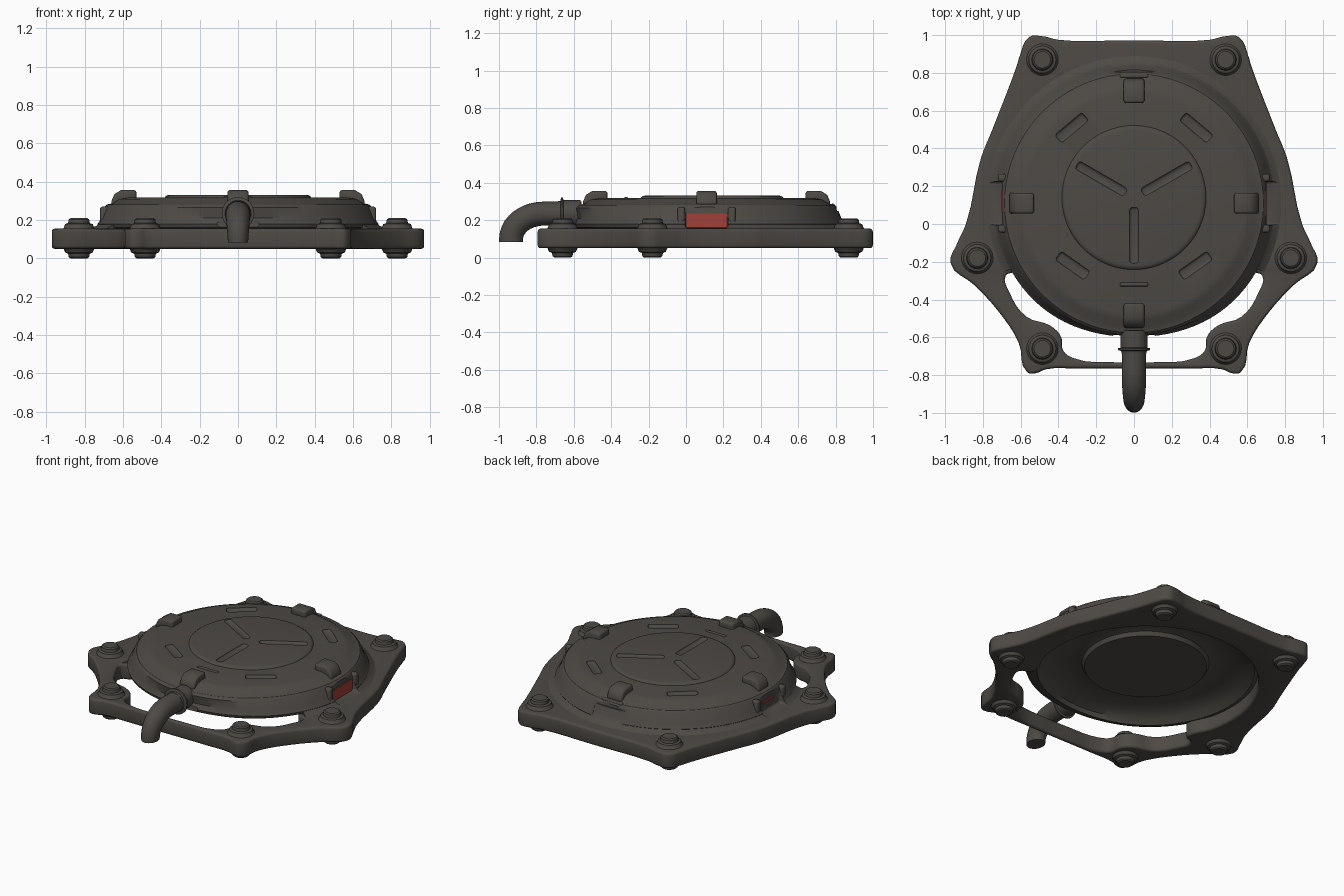
import bpy, bmesh, math
from mathutils import Matrix, Vector

cube = bpy.data.objects.get("Cube")
if cube:
    bpy.data.objects.remove(cube)


def material(name, color):
    m = bpy.data.materials.new(name)
    m.use_nodes = True
    m.diffuse_color = color
    m.node_tree.nodes["Principled BSDF"].inputs["Base Color"].default_value = color
    return m


METAL = material("dark warm metal", (0.075, 0.068, 0.06, 1))
RED = material("red glass", (0.36, 0.05, 0.04, 1))
CENTER = Vector((0, 0.11, 0))


def activate(ob):
    bpy.ops.object.select_all(action='DESELECT')
    ob.select_set(True)
    bpy.context.view_layer.objects.active = ob


def make(name, bm, mat=METAL, bevel=0, cutters=(), angle=35):
    bmesh.ops.remove_doubles(bm, verts=bm.verts, dist=1e-5)
    bmesh.ops.recalc_face_normals(bm, faces=bm.faces)
    mesh = bpy.data.meshes.new(name)
    bm.to_mesh(mesh)
    bm.free()
    mesh.materials.append(mat)
    ob = bpy.data.objects.new(name, mesh)
    bpy.context.collection.objects.link(ob)
    activate(ob)
    for c in cutters:
        mod = ob.modifiers.new("cut", 'BOOLEAN')
        mod.operation, mod.solver, mod.object = 'DIFFERENCE', 'EXACT', c
        bpy.ops.object.modifier_apply(modifier=mod.name)
    if bevel:
        mod = ob.modifiers.new("round", 'BEVEL')
        mod.width, mod.segments, mod.limit_method = bevel, 3, 'ANGLE'
        mod.angle_limit = math.radians(50)
        bpy.ops.object.modifier_apply(modifier=mod.name)
    activate(ob)
    bpy.ops.object.shade_smooth_by_angle(angle=math.radians(angle))
    return ob


def lathe(profile, matrix, steps=64, angle=360):
    bm = bmesh.new()
    verts = [bm.verts.new((r, 0, z)) for r, z in profile]
    edges = [bm.edges.new(p) for p in zip(verts, verts[1:])]
    bmesh.ops.spin(bm, geom=verts + edges, cent=(0, 0, 0), axis=(0, 0, 1),
                   angle=math.radians(angle), steps=steps)
    bmesh.ops.transform(bm, matrix=matrix, verts=bm.verts)
    return bm


def box(loc, size, turn=0):
    bm = bmesh.new()
    m = (Matrix.Translation(loc) @ Matrix.Rotation(math.radians(turn), 4, 'Z')
         @ Matrix.Diagonal((*size, 1)))
    bmesh.ops.create_cube(bm, size=1, matrix=m)
    return bm


def cutter(loc, size, turn=0, bevel=0):
    ob = make("cutter", box(loc, size, turn), bevel=bevel)
    ob.hide_render = True
    return ob


# Base plate: outer outline and one opening that joins the dome seat and front gap
right_side = [(0.05, -0.765), (0.3, -0.765), (0.47, -0.77), (0.52, -0.79), (0.565, -0.785),
              (0.61, -0.63), (0.72, -0.46), (0.85, -0.32), (0.97, -0.21), (0.935, -0.1),
              (0.89, 0), (0.81, 0.35), (0.75, 0.5), (0.62, 0.84), (0.605, 0.89), (0.555, 0.99),
              (0.49, 0.995), (0.4, 0.975), (0.05, 0.972)]
gap = [(0.63, -0.25), (0.68, -0.275), (0.66, -0.36), (0.57, -0.49), (0.44, -0.54),
       (0.385, -0.6), (0.375, -0.67), (0.32, -0.71), (0.1, -0.732)]


def mirrored(pts):
    return pts + [(-x, y) for x, y in reversed(pts)]


arc = [(0.69 * math.cos(math.radians(a)), 0.11 + 0.69 * math.sin(math.radians(a)))
       for a in range(-28, 90, 13)]
outlines = [mirrored(right_side), mirrored(gap[::-1] + arc)]
curve = bpy.data.curves.new("plate_outline", 'CURVE')
curve.dimensions, curve.fill_mode = '2D', 'BOTH'
curve.extrude, curve.bevel_depth, curve.offset, curve.bevel_resolution = 0.0365, 0.016, -0.016, 2
for pts in outlines:
    sp = curve.splines.new('BEZIER')
    sp.bezier_points.add(len(pts) - 1)
    sp.use_cyclic_u, sp.resolution_u = True, 4
    for bp, p in zip(sp.bezier_points, pts):
        bp.co = (*p, 0)
        bp.handle_left_type = bp.handle_right_type = 'AUTO'
temp = bpy.data.objects.new("plate_outline", curve)
bpy.context.collection.objects.link(temp)
bpy.context.view_layer.update()
bm = bmesh.new()
bm.from_mesh(temp.to_mesh())
temp.to_mesh_clear()
bpy.data.objects.remove(temp)
bmesh.ops.translate(bm, verts=bm.verts, vec=(0, 0, 0.1025))
make("base_plate", bm, angle=50)

# Dome with a shallow bowl underneath, edge notches and diagonal slots
notches = []
for k in range(4):
    d = Matrix.Rotation(k * math.pi / 2, 4, 'Z') @ Vector((0.795, 0, 0.258))
    notches.append(cutter(CENTER + d, (0.2, 0.23, 0.2), 90 * k, 0.015))
slots = [cutter((s * x, y, 0.33), (0.19, 0.058, 0.05), s * t, 0.016)
         for s in (1, -1) for x, y, t in ((0.33, 0.51, -40), (0.325, -0.22, 35))]
shell = [(0, 0.318), (0.58, 0.318), (0.62, 0.31), (0.655, 0.287), (0.685, 0.281),
         (0.70, 0.265), (0.722, 0.21), (0.742, 0.18), (0.735, 0.162), (0.70, 0.145),
         (0.667, 0.135), (0.63, 0.165), (0.58, 0.192), (0.5, 0.207), (0.43, 0.207),
         (0.39, 0.195), (0.375, 0.17), (0, 0.17)]
bm = lathe(shell, Matrix.Translation(CENTER), 96)
# The lower rim is pulled in at the front
for v in bm.verts:
    d = v.co - CENTER
    r = d.xy.length
    if r > 0.65 and d.z < 0.25 and d.y < 0:
        pull = 1 - 0.045 * (d.y / r) ** 6
        v.co.x, v.co.y = CENTER.x + d.x * pull, CENTER.y + d.y * pull
make("dome", bm, cutters=notches + slots)

# Sloped fillet where the dome rises from the plate, open at the front gap
fillet = [(0.68, 0.14), (0.69, 0.25), (0.705, 0.25), (0.725, 0.20), (0.745, 0.172),
          (0.785, 0.152), (0.77, 0.14), (0.68, 0.14)]
bm = lathe(fillet, Matrix.Translation(CENTER) @ Matrix.Rotation(math.radians(-28), 4, 'Z'),
           72, 236)
bmesh.ops.remove_doubles(bm, verts=bm.verts, dist=1e-5)
bmesh.ops.holes_fill(bm, edges=bm.edges, sides=0)
make("dome_fillet", bm, cutters=[notches[0], notches[2]])

# Raised centre disc with a three-way groove
spokes = []
for a in (30, 150, 270):
    d = Matrix.Rotation(math.radians(a), 4, 'Z') @ Vector((0.2, 0, 0))
    spokes.append(cutter(Vector((0, 0.14, 0.341)) + d, (0.3, 0.052, 0.04), a, 0.018))
disc = [(0, 0.332), (0.355, 0.332), (0.37, 0.329), (0.38, 0.322), (0.385, 0.31), (0, 0.31)]
make("centre_disc", lathe(disc, Matrix.Translation((0, 0.14, 0)), 72), cutters=spokes)

for c in notches + slots + spokes:
    bpy.data.objects.remove(c)

# Clips around the dome, a hooked profile pulled to width
hook = [(0.53, 0.3), (0.53, 0.357), (0.61, 0.357), (0.645, 0.335), (0.66, 0.3), (0.66, 0.27)]
for k, name in enumerate(("left", "back", "right", "front")):
    bm = bmesh.new()
    face = bm.faces.new([bm.verts.new((r, -0.055, z)) for r, z in hook])
    ext = bmesh.ops.extrude_face_region(bm, geom=[face])["geom"]
    bmesh.ops.translate(bm, vec=(0, 0.11, 0),
                        verts=[v for v in ext if isinstance(v, bmesh.types.BMVert)])
    bmesh.ops.transform(bm, verts=bm.verts, matrix=Matrix.Translation(CENTER)
                        @ Matrix.Rotation(k * math.pi / 2, 4, 'Z'))
    make(name + "_clip", bm, bevel=0.014)

# Small raised bars beside the front and back clips
for name, y, z in (("front", -0.32, 0.315), ("back", 0.785, 0.279)):
    make(name + "_bar", box((0, y, z), (0.15, 0.02, 0.018)), bevel=0.006)

# Red window in the left notch, only a narrow red strip in the right one
make("left_window", box((0.697, 0.11, 0.195), (0.009, 0.22, 0.08)), RED)
make("right_window_strip", box((-0.697, 0.12, 0.225), (0.009, 0.12, 0.015)), RED)

# Posts at both ends of each side notch
for s, side in ((1, "left"), (-1, "right")):
    for place, y in (("front", -0.025), ("back", 0.245)):
        make(f"{side}_{place}_post", box((s * 0.69, y, 0.205), (0.06, 0.04, 0.13)), bevel=0.012)

# Bolts through the plate, capped above and below
bolt = [(0, 0), (0.044, 0), (0.053, 0.007), (0.057, 0.025), (0.072, 0.031), (0.08, 0.05),
        (0.088, 0.056), (0.088, 0.152), (0.08, 0.158), (0.072, 0.179), (0.057, 0.184),
        (0.053, 0.203), (0.044, 0.21), (0, 0.21)]
for s, side in ((1, "left"), (-1, "right")):
    for place, x, y in (("back", 0.485, 0.87), ("middle", 0.83, -0.18), ("front", 0.485, -0.66)):
        make(f"{place}_{side}_bolt", lathe(bolt, Matrix.Translation((s * x, y, 0)), 24))

# Spout: a ring swept along a bend, narrowing sideways towards its mouth
path = [Vector((0, -0.56, 0.235)), Vector((0, -0.76, 0.235))]
for i in range(1, 11):
    a = math.radians(9 * i)
    path.append(Vector((0, -0.76 - 0.175 * math.sin(a), 0.1 + 0.135 * math.cos(a))))
path.append(Vector((0, -0.935, 0.083)))
bm = bmesh.new()
rings = []
for i, p in enumerate(path):
    t = (path[min(i + 1, len(path) - 1)] - path[max(i - 1, 0)]).normalized()
    up = t.cross(Vector((1, 0, 0)))
    wide = 1 - 0.18 * max(0, i - 4) / 8
    rings.append([bm.verts.new(p + 0.064 * (Vector((wide * math.cos(a), 0, 0)) + up * math.sin(a)))
                  for a in (math.tau * j / 28 for j in range(28))])
for r0, r1 in zip(rings, rings[1:]):
    for j in range(28):
        k = (j + 1) % 28
        bm.faces.new((r0[j], r0[k], r1[k], r1[j]))
for end in (rings[0], rings[-1]):
    bm.faces.new(end)
make("spout", bm)

# Collar and thin flange where the spout leaves the dome
collar = [(0, 0), (0.072, 0), (0.072, 0.09), (0.085, 0.093), (0.085, 0.103),
          (0.068, 0.107), (0.066, 0.12), (0, 0.12)]
make("spout_collar", lathe(collar, Matrix.Translation((0, -0.565, 0.235))
                           @ Matrix.Rotation(math.pi / 2, 4, 'X'), 32))
